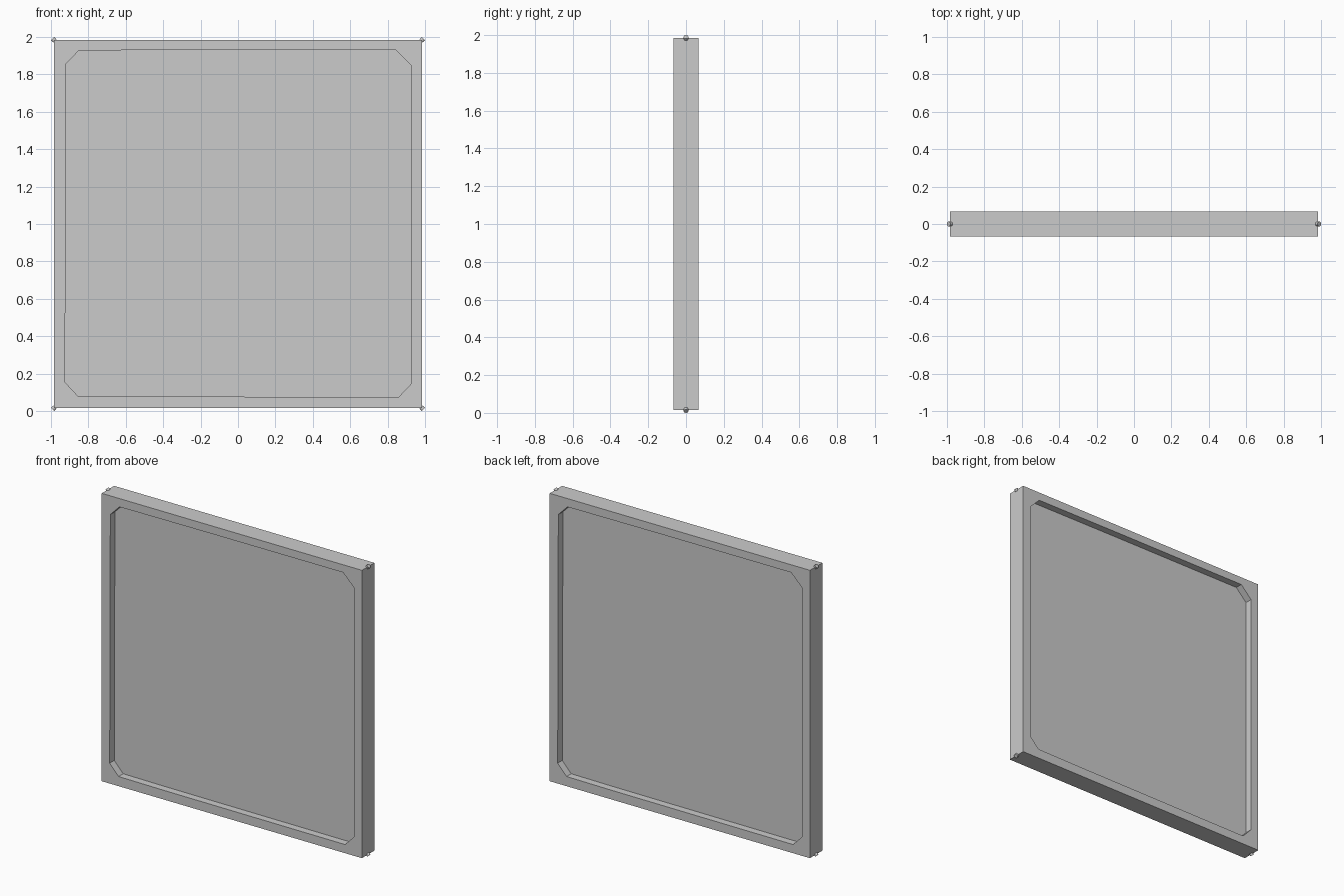
import bpy
from math import radians

if "Cube" in bpy.data.objects:
    bpy.data.objects.remove(bpy.data.objects["Cube"])

HALF_W, HALF_D, MID = 0.985, 0.067, 1.0
RECESS_DEPTH = 0.05


def link(name, mesh):
    ob = bpy.data.objects.new(name, mesh)
    bpy.context.collection.objects.link(ob)
    return ob


def prism(name, outline, y0, y1):
    """Extrude an (x, z) outline, counter-clockwise from the front, along y."""
    n = len(outline)
    verts = [(x, y, z) for y in (y0, y1) for x, z in outline]
    faces = [tuple(range(n)), tuple(range(2 * n - 1, n - 1, -1))]
    faces += [(i, i + n, (i + 1) % n + n, (i + 1) % n) for i in range(n)]
    mesh = bpy.data.meshes.new(name)
    mesh.from_pydata(verts, [], faces)
    return link(name, mesh)


# Square slab
b, t = MID - HALF_W, MID + HALF_W
panel = prism("panel", [(-HALF_W, b), (HALF_W, b), (HALF_W, t), (-HALF_W, t)],
              -HALF_D, HALF_D)

# Slightly uneven chamfered recess, cut into the front and the back
recess = [(-0.857, 0.081), (-0.52, 0.078), (0.858, 0.074), (0.925, 0.145),
          (0.925, 1.85), (0.843, 1.932), (-0.15, 1.931), (-0.85, 1.928),
          (-0.92, 1.857), (-0.923, 0.69), (-0.925, 0.154)]
for name, turn in (("front_cutter", 0), ("back_cutter", 180)):
    cutter = prism(name, recess, -HALF_D - 0.1, -HALF_D + RECESS_DEPTH)
    cutter.rotation_euler.z = radians(turn)
    cutter.hide_render = True
    cutter.hide_set(True)
    mod = panel.modifiers.new(name, 'BOOLEAN')
    mod.operation = 'DIFFERENCE'
    mod.solver = 'EXACT'
    mod.object = cutter

# Bake the cuts and drop the cutters
bpy.context.view_layer.update()
deps = bpy.context.evaluated_depsgraph_get()
baked = bpy.data.meshes.new_from_object(panel.evaluated_get(deps))
panel.modifiers.clear()
panel.data = baked
for name in ("front_cutter", "back_cutter"):
    bpy.data.objects.remove(bpy.data.objects[name])

# Small diagonal pins poking out of the four corners
for sx in (-1, 1):
    for sz in (-1, 1):
        bpy.ops.mesh.primitive_cylinder_add(
            vertices=12, radius=0.013, depth=0.016,
            location=(sx * HALF_W, 0, MID + sz * HALF_W),
            rotation=(0, radians(45 * sx * sz), 0))
        bpy.context.object.name = "corner_pin"
